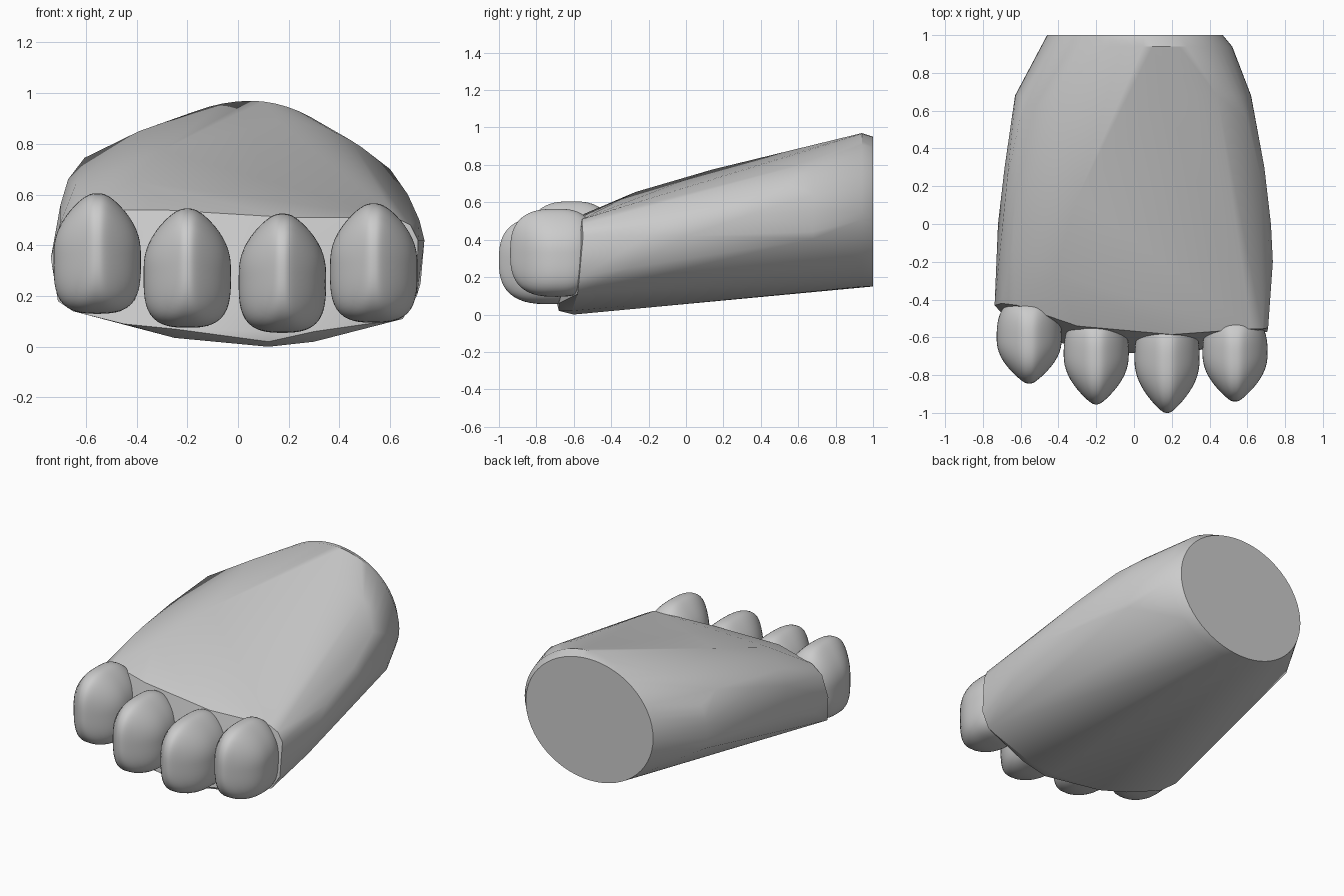
import bpy, bmesh, math
from mathutils import Vector

if "Cube" in bpy.data.objects:
    bpy.data.objects.remove(bpy.data.objects["Cube"])


def finish(bm, name, angle):
    bmesh.ops.recalc_face_normals(bm, faces=bm.faces)
    mesh = bpy.data.meshes.new(name)
    bm.to_mesh(mesh)
    bm.free()
    ob = bpy.data.objects.new(name, mesh)
    bpy.context.collection.objects.link(ob)
    bpy.ops.object.select_all(action='DESELECT')
    ob.select_set(True)
    bpy.context.view_layer.objects.active = ob
    bpy.ops.object.shade_smooth_by_angle(angle=math.radians(angle))
    return ob


def arc(y, cx, cz, left, right, up, down, n, start, end, steps):
    """Points of a lopsided superellipse in the plane y."""
    pts = []
    for i in range(steps + 1):
        a = math.radians(start + (end - start) * i / steps)
        c, s = math.cos(a), math.sin(a)
        k = (abs(c) ** n + abs(s) ** n) ** (-1 / n)
        pts.append((cx + k * c * (right if c > 0 else left), y,
                    cz + k * s * (up if s > 0 else down)))
    return pts


# Paw body: tight skin over the wrist rings, the shoulders and the front rim
points = arc(1.0, 0, .55, .46, .47, .40, .40, 2.0, 0, 354, 59)
points += arc(.94, .05, .55, .54, .47, .42, .404, 1.9, 0, 354, 59)
points += arc(.68, .04, .5, .67, .58, .395, .36, 2.4, -15, 195, 36)
points += [
    # crest and shoulders
    (-.42, -.27, .655), (-.30, .14, .775), (-.64, -.1, .64),
    (-.39, .72, .85), (-.605, .55, .745), (-.67, .25, .66), (-.70, -.05, .56),
    (.60, .55, .70), (.67, .25, .60), (.715, -.1, .50),
    # sides
    (-.72, 0, .38), (.725, 0, .42), (.69, .3, .52), (-.685, .3, .45),
    (.735, -.2, .42), (.72, -.3, .25), (-.73, -.3, .30),
    # upper front rim
    (-.62, -.43, .54), (-.3, -.54, .54), (.2, -.585, .51),
    (.62, -.555, .51), (.68, -.555, .48), (.71, -.55, .42),
    (-.70, -.42, .49),
    # lower front rim
    (-.738, -.43, .35), (-.71, -.46, .18), (.705, -.57, .20),
    (-.65, -.53, .14), (-.25, -.62, .035), (-.25, -.67, .07),
    (.12, -.6, 0), (.12, -.69, .06), (.12, -.68, .02), (.3, -.68, .06),
    (.3, -.61, .02), (.65, -.58, .11), (-.45, -.61, .09)]
bm = bmesh.new()
for p in points:
    bm.verts.new(p)
hull = bmesh.ops.convex_hull(bm, input=bm.verts)
junk = {v for v in hull["geom_interior"] + hull["geom_unused"]
        if isinstance(v, bmesh.types.BMVert)}
bmesh.ops.delete(bm, geom=list(junk), context='VERTS')
finish(bm, "paw_body", 30)


# Toes: rounded blocks narrowing to the top and to the front
def toe(name, x, z0, z1, y0, front_len, back_len, width=.172, n=2.75):
    bm = bmesh.new()
    bmesh.ops.create_cube(bm, size=2)
    bmesh.ops.subdivide_edges(bm, edges=bm.edges, cuts=15, use_grid_fill=True)
    for v in bm.verts:
        p = Vector([math.tan(c * math.pi / 4) for c in v.co])
        p /= sum(abs(c) ** n for c in p) ** (1 / n)
        top, front, low = max(0, p.z), max(0, -p.y), max(0, -p.z)
        taper = (1 - .5 * top ** 2) * (1 - .65 * front ** 2) * (1 + .15 * low ** 2)
        v.co = (x + p.x * width * taper,
                y0 + front_len + p.y * (front_len if p.y < 0 else back_len),
                z0 + (p.z + 1) * (z1 - z0) / 2)
    finish(bm, name, 40)


toe("toe_1", -.555, .13, .605, -.845, .235, .22)
toe("toe_2", -.20, .075, .545, -.955, .26, .22)
toe("toe_3", .175, .055, .525, -1.0, .28, .24)
toe("toe_4", .535, .095, .565, -.94, .25, .21)
